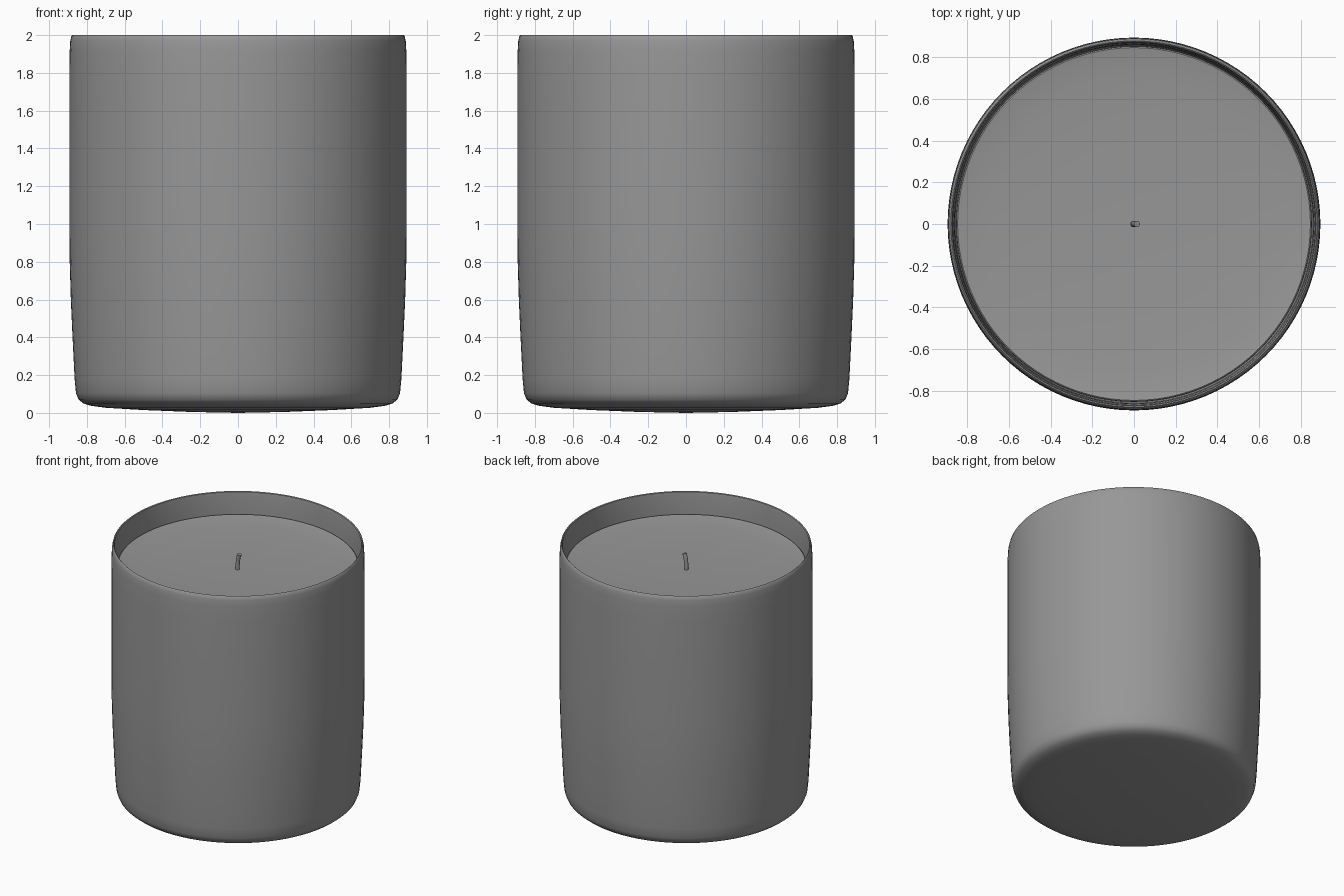
import bpy, bmesh, math
from mathutils import Vector

if "Cube" in bpy.data.objects:
    bpy.data.objects.remove(bpy.data.objects["Cube"])

grey = bpy.data.materials.new("dark_grey")
grey.diffuse_color = (0.31, 0.31, 0.31, 1)
grey.use_nodes = True
grey.node_tree.nodes["Principled BSDF"].inputs["Base Color"].default_value = grey.diffuse_color


def lathe(name, profile, steps=96):
    """Spin an (r, z) profile around the z axis."""
    bm = bmesh.new()
    verts = [bm.verts.new((r, 0, z)) for r, z in profile]
    edges = [bm.edges.new(pair) for pair in zip(verts, verts[1:])]
    bmesh.ops.spin(bm, geom=verts + edges, cent=(0, 0, 0), axis=(0, 0, 1),
                   angle=math.tau, steps=steps, use_duplicate=False)
    bmesh.ops.remove_doubles(bm, verts=bm.verts, dist=0.0005)
    bmesh.ops.recalc_face_normals(bm, faces=bm.faces)
    return finish(name, bm)


def finish(name, bm):
    mesh = bpy.data.meshes.new(name)
    bm.to_mesh(mesh)
    bm.free()
    mesh.materials.append(grey)
    obj = bpy.data.objects.new(name, mesh)
    bpy.context.collection.objects.link(obj)
    bpy.ops.object.select_all(action='DESELECT')
    obj.select_set(True)
    bpy.context.view_layer.objects.active = obj
    bpy.ops.object.shade_smooth_by_angle(angle=math.radians(40))
    return obj


# Jar: shallow domed base, soft lower corner, thin rim, inner wall
lathe("jar", [
    (0, 0), (0.25, 0.005), (0.5, 0.015), (0.7, 0.027), (0.78, 0.038),
    (0.82, 0.051), (0.845, 0.072), (0.858, 0.105), (0.865, 0.18), (0.876, 0.4),
    (0.885, 0.6), (0.891, 0.8), (0.893, 1.0), (0.893, 1.8), (0.891, 1.92),
    (0.888, 1.97), (0.882, 1.995), (0.877, 2.0), (0.871, 1.995),
    (0.867, 1.96), (0.862, 1.88), (0.858, 1.75), (0.856, 1.0), (0.84, 0.4),
    (0.82, 0.14), (0.77, 0.1), (0, 0.08)])

# Wax: slightly dished top meeting the jar wall
lathe("wax", [
    (0, 0.09), (0.76, 0.11), (0.81, 0.15), (0.83, 0.4), (0.848, 1.0),
    (0.852, 1.8), (0.851, 1.828), (0.845, 1.833), (0.83, 1.83),
    (0.7, 1.817), (0.4, 1.806), (0, 1.80)])

# Wick: short tube bending toward +x
path = [Vector(p) for p in ((-0.003, 0, 1.77), (-0.003, 0, 1.83),
                            (0, 0, 1.87), (0.006, 0, 1.90), (0.014, 0, 1.92))]
bm = bmesh.new()
rings = []
for i, p in enumerate(path):
    t = (path[min(i + 1, len(path) - 1)] - path[max(i - 1, 0)]).normalized()
    u = Vector((0, 1, 0))
    v = t.cross(u)
    rings.append([bm.verts.new(p + 0.015 * (math.cos(a) * u + math.sin(a) * v))
                  for a in (math.tau * k / 16 for k in range(16))])
for a, b in zip(rings, rings[1:]):
    for k in range(16):
        n = (k + 1) % 16
        bm.faces.new((a[k], a[n], b[n], b[k]))
bm.faces.new(rings[0])
bm.faces.new(rings[-1])
bmesh.ops.recalc_face_normals(bm, faces=bm.faces)
finish("wick", bm)
